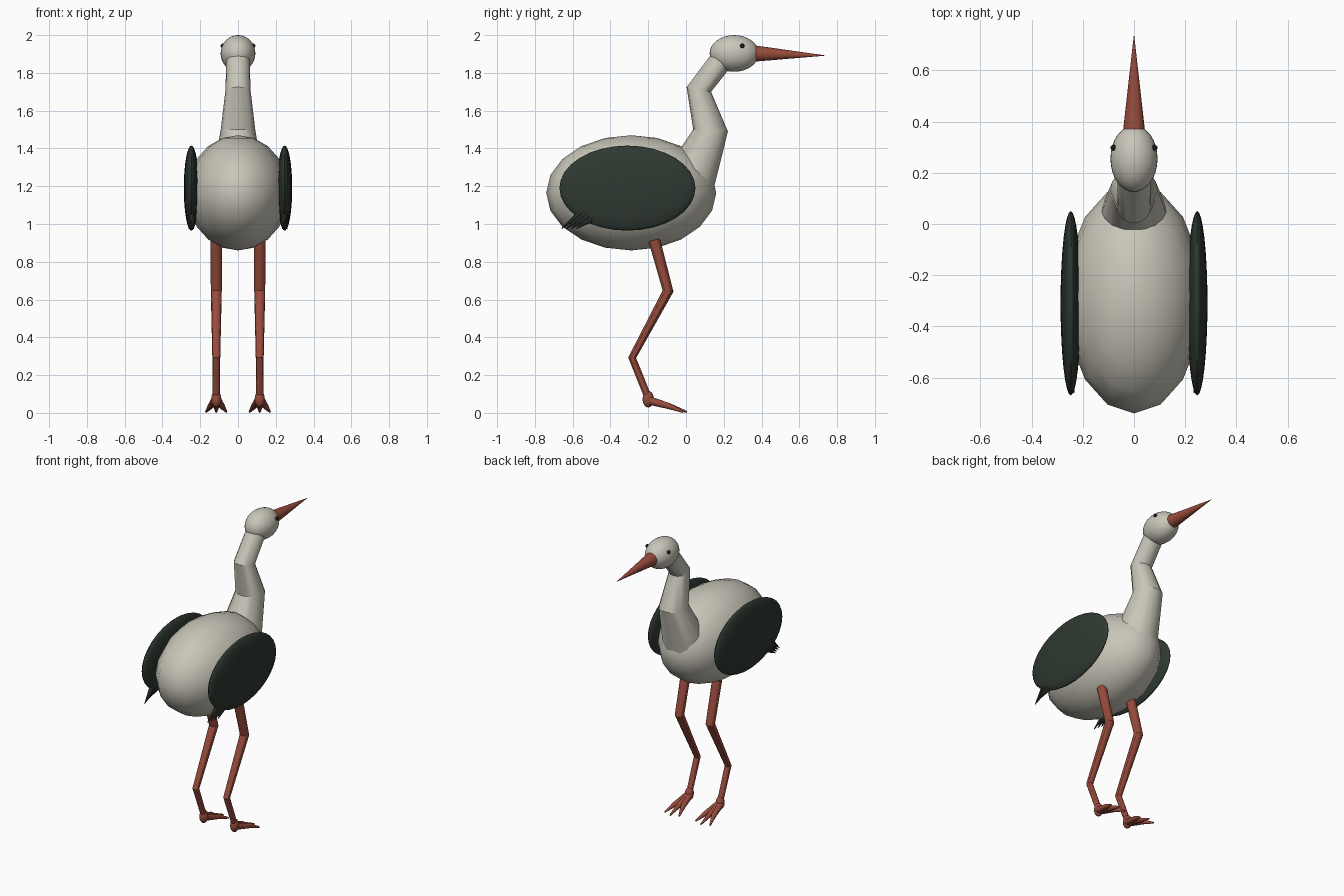
import bpy, bmesh, math
from mathutils import Vector, Matrix

cube = bpy.data.objects.get("Cube")
if cube:
    bpy.data.objects.remove(cube, do_unlink=True)


def material(name, rgb):
    m = bpy.data.materials.new(name)
    m.use_nodes = True
    color = (*rgb, 1)
    m.diffuse_color = color
    bsdf = m.node_tree.nodes["Principled BSDF"]
    bsdf.inputs["Base Color"].default_value = color
    bsdf.inputs["Roughness"].default_value = 0.7
    return m


CREAM = material("cream_plumage", (0.58, 0.56, 0.48))
GREEN = material("dark_green_feathers", (0.028, 0.04, 0.031))
RED = material("brick_red", (0.31, 0.07, 0.045))
BLACK = material("eye_black", (0.01, 0.01, 0.01))


def finish(name, bm, mat, angle=40):
    bmesh.ops.recalc_face_normals(bm, faces=bm.faces)
    mesh = bpy.data.meshes.new(name)
    bm.to_mesh(mesh)
    bm.free()
    mesh.materials.append(mat)
    ob = bpy.data.objects.new(name, mesh)
    bpy.context.collection.objects.link(ob)
    bpy.ops.object.select_all(action='DESELECT')
    ob.select_set(True)
    bpy.context.view_layer.objects.active = ob
    bpy.ops.object.shade_smooth_by_angle(angle=math.radians(angle))
    return ob


def ellipsoid(name, center, radii, mat, segments=32, rings=16):
    bm = bmesh.new()
    bmesh.ops.create_uvsphere(bm, u_segments=segments, v_segments=rings, radius=1)
    bm.transform(Matrix.Translation(center) @ Matrix.Diagonal((*radii, 1)))
    return finish(name, bm, mat)


def tube(bm, points, radii, sides=12):
    """Tapered tube with mitred joints along a path."""
    pts = [Vector(p) for p in points]
    loops = []
    for i, (p, r) in enumerate(zip(pts, radii)):
        before = (p - pts[max(i - 1, 0)]).normalized()
        after = (pts[min(i + 1, len(pts) - 1)] - p).normalized()
        axis = (before + after).normalized()
        u = axis.cross(Vector((1, 0, 0))).normalized()
        v = u.cross(axis)
        ring = [2 * math.pi * k / sides for k in range(sides)]
        loops.append([bm.verts.new(p + r * (math.cos(a) * u + math.sin(a) * v)) for a in ring])
    for a, b in zip(loops, loops[1:]):
        for k in range(sides):
            n = (k + 1) % sides
            bm.faces.new((a[k], a[n], b[n], b[k]))
    bm.faces.new(loops[0])
    bm.faces.new(loops[-1])


# Body, neck and head
ellipsoid("body", (0, -0.29, 1.165), (0.27, 0.45, 0.305), CREAM, 16, 10)
bm = bmesh.new()
tube(bm, [(0, 0.01, 1.21), (0, 0.13, 1.495), (0, 0.068, 1.712), (0, 0.22, 1.91)],
     [0.14, 0.092, 0.066, 0.062], 16)
finish("neck", bm, CREAM, 30)
ellipsoid("head", (0, 0.255, 1.903), (0.092, 0.13, 0.097), CREAM)

# Beak
bm = bmesh.new()
tube(bm, [(0, 0.345, 1.903), (0, 0.735, 1.892)], [0.045, 0.001], 24)
finish("beak", bm, RED)

for side, s in (("left", 1), ("right", -1)):
    ellipsoid(side + "_eye", (s * 0.08, 0.298, 1.943), (0.012, 0.012, 0.012), BLACK, 12, 8)

    # Wing disc with a fan of small feathers at its lower rear edge
    ellipsoid(side + "_wing", (s * 0.247, -0.31, 1.19), (0.04, 0.36, 0.225), GREEN)
    bm = bmesh.new()
    for k in range(4):
        base = (s * 0.247, -0.54 + k * 0.015, 1.07 - k * 0.012)
        tip = (s * (0.235 + k * 0.008), -0.66 + k * 0.026, 0.975)
        tube(bm, [base, tip], [0.022, 0.002], 8)
    finish(side + "_wing_feathers", bm, GREEN)

    # Leg, bent at knee and ankle
    x = s * 0.115
    bm = bmesh.new()
    tube(bm, [(x, -0.168, 0.915), (x, -0.095, 0.645), (x, -0.285, 0.292), (x, -0.2, 0.08)],
         [0.031, 0.029, 0.021, 0.019])
    finish(side + "_leg", bm, RED, 30)

    # Foot with three splayed toes
    ellipsoid(side + "_foot", (x, -0.2, 0.073), (0.027, 0.03, 0.044), RED, 16, 10)
    bm = bmesh.new()
    for d in (-1, 0, 1):
        tube(bm, [(x + d * 0.008, -0.19, 0.064), (x + d * 0.03, -0.09, 0.036),
                  (x + d * 0.054, 0.005 - abs(d) * 0.02, 0.005)],
             [0.022, 0.016, 0.005], 10)
    finish(side + "_toes", bm, RED)
